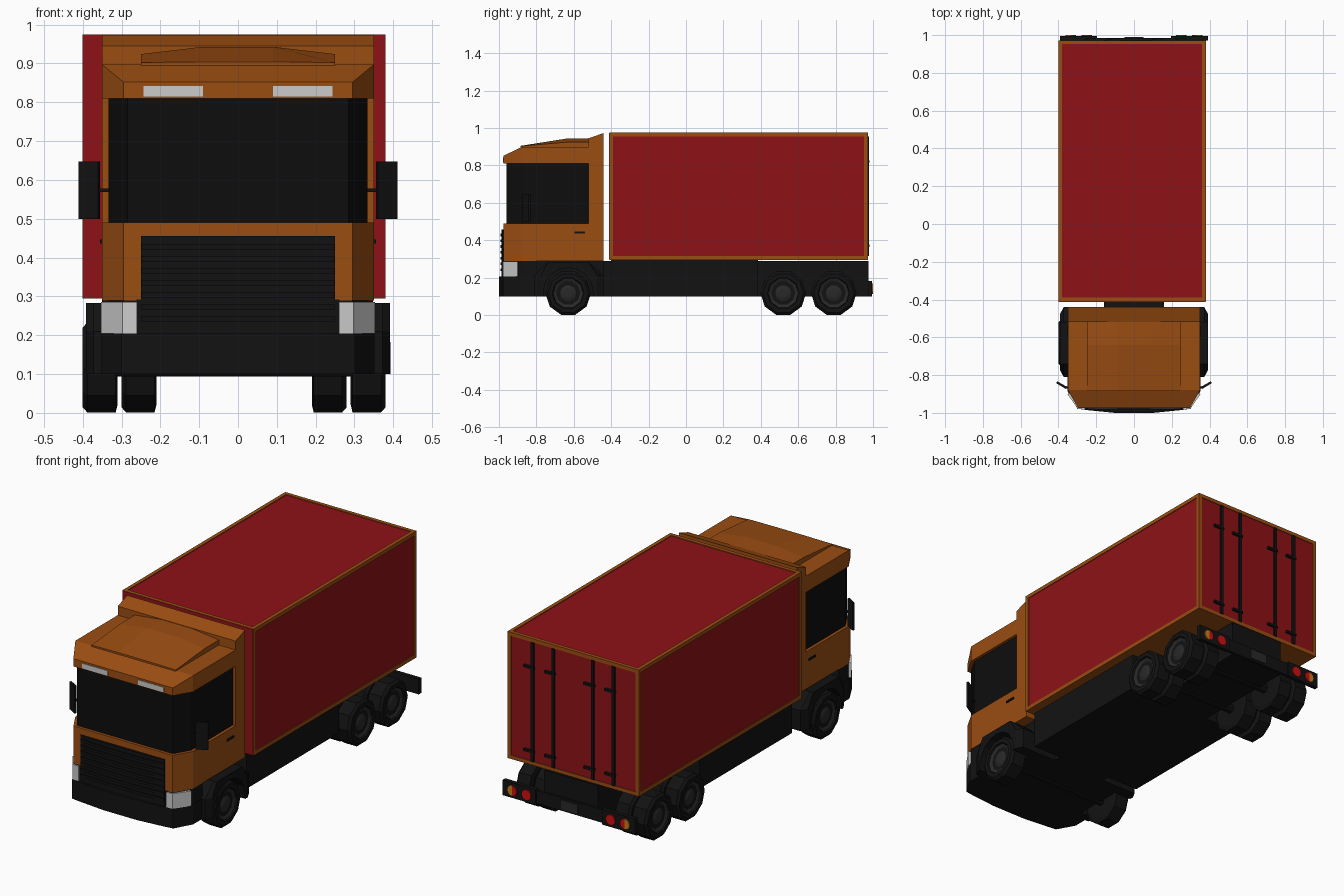
import bpy, bmesh, math
from mathutils import Vector

if "Cube" in bpy.data.objects:
    bpy.data.objects.remove(bpy.data.objects["Cube"])


def material(name, rgb):
    m = bpy.data.materials.new(name)
    m.diffuse_color = (*rgb, 1)
    m.use_nodes = True
    m.node_tree.nodes["Principled BSDF"].inputs["Base Color"].default_value = m.diffuse_color
    return m


ORANGE = material("orange_paint", (0.33, 0.075, 0.006))
RED = material("red_panel", (0.27, 0.006, 0.008))
BLACK = material("black_trim", (0.006, 0.006, 0.006))
GLASS = material("dark_glass", (0.004, 0.004, 0.004))
HUB = material("hub_grey", (0.022, 0.022, 0.022))
LAMP = material("lamp_white", (0.55, 0.55, 0.55))
TAIL = material("tail_red", (0.6, 0.005, 0.005))
AMBER = material("amber", (0.6, 0.2, 0.01))


def finish(name, bm, mat):
    bmesh.ops.recalc_face_normals(bm, faces=bm.faces)
    me = bpy.data.meshes.new(name)
    bm.to_mesh(me)
    bm.free()
    me.materials.append(mat)
    ob = bpy.data.objects.new(name, me)
    bpy.context.collection.objects.link(ob)
    return ob


def prism(name, pts, axis, a, b, mat, tweak=None):
    """Extrude a 2D outline along an axis from a to b."""
    place = {"x": lambda p, t: (t, p[0], p[1]),
             "y": lambda p, t: (p[0], t, p[1]),
             "z": lambda p, t: (p[0], p[1], t)}[axis]
    bm = bmesh.new()
    lo = [bm.verts.new(place(p, a)) for p in pts]
    hi = [bm.verts.new(place(p, b)) for p in pts]
    bm.faces.new(lo)
    bm.faces.new(hi)
    for i in range(len(pts)):
        j = (i + 1) % len(pts)
        bm.faces.new((lo[i], lo[j], hi[j], hi[i]))
    if tweak:
        for v in bm.verts:
            tweak(v.co)
    return finish(name, bm, mat)


def box(name, x0, x1, y0, y1, z0, z1, mat):
    return prism(name, [(x0, y0), (x1, y0), (x1, y1), (x0, y1)], "z", z0, z1, mat)


def both(half):
    """Complete a right-hand outline with its mirror image."""
    return half + [(-x, y) for x, y in reversed(half)]


def lathe_x(name, profile, n, cx, cy, cz, mat):
    """Revolve (x, radius) rings about an axle along x, flat side down."""
    bm = bmesh.new()
    rings = []
    for x, r in profile:
        rings.append([bm.verts.new((cx + x, cy + r * math.sin((i + .5) * math.tau / n),
                                    cz - r * math.cos((i + .5) * math.tau / n))) for i in range(n)])
    for a, b in zip(rings, rings[1:]):
        for i in range(n):
            j = (i + 1) % n
            bm.faces.new((a[i], a[j], b[j], b[i]))
    bm.faces.new(rings[0])
    bm.faces.new(rings[-1])
    return finish(name, bm, mat)


# Cargo body: red core, orange edge frame, plain red front wall
X0, X1, Y0, Y1, Z0, Z1, W = -.40, .38, -.41, .972, .295, .975, .02
e = .004
box("cargo_core", X0 + e, X1 - e, Y0 + e, Y1 - e, Z0 + e, Z1 - e, RED)
box("cargo_front_wall", X0 + .001, X1 - .001, Y0 - .002, Y0 + .005, Z0 + .001, Z1 - .001, RED)
box("cargo_floor", X0 + e, X1 - e, Y0, Y1 - e, Z0, Z0 + .01, ORANGE)
for xa in (X0, X1 - W):
    for za in (Z0, Z1 - W):
        box("cargo_long_rail", xa, xa + W, Y0, Y1, za, za + W, ORANGE)
    for ya in (Y0, Y1 - W):
        box("cargo_post", xa, xa + W, ya, ya + W, Z0 + W, Z1 - W, ORANGE)
for ya in (Y0, Y1 - W):
    for za in (Z0, Z1 - W):
        box("cargo_cross_rail", X0 + W, X1 - W, ya, ya + W, za, za + W, ORANGE)

# Rear door lock rods with handles
for dx in (-.24, -.117, .117, .24):
    x = dx - .01
    box("door_rod", x - .008, x + .008, .965, .978, Z0 + W, Z1 - W, BLACK)
    for z in (.37, .82):
        box("door_handle_bar", x - .012, x + .05, .967, .982, z - .006, z + .006, BLACK)

# Chassis
box("cab_floor", -.29, .29, -.88, -.44, .10, .292, BLACK)
box("chassis_rail", -.16, .16, -.45, .975, .10, .29, BLACK)
box("side_skirt_body", -.35, .33, -.40, .385, .10, .295, BLACK)

# Rear bumper with lamps and plate
box("rear_bumper_beam", -.39, .39, .972, .986, .105, .175, BLACK)
box("number_plate", -.05, .05, .985, .991, .115, .165, HUB)
for s in (-1, 1):
    box("rear_lamp_block", s * .295 - .098, s * .295 + .098, .972, .994, .10, .182, BLACK)
    for x, outer in ((.25, TAIL), (.335, AMBER)):
        arc = [(.028 * math.sin(i * math.pi / 8), .14 + .028 * math.cos(i * math.pi / 8)) for i in range(9)]
        prism("tail_lamp_outer", [(s * (x + px), z) for px, z in arc], "y", .99, 1.0, outer)
        prism("tail_lamp_inner", [(s * (x - px), z) for px, z in arc], "y", .99, 1.0, TAIL)

# Cab shell: lower body, glass band, roof and rear section
plan = both([(.35, -.52), (.35, -.88), (.295, -.975)])
prism("cab_lower", plan, "z", .29, .49, ORANGE)
prism("window_band", both([(.334, -.52), (.334, -.875), (.285, -.96)]), "z", .48, .82, GLASS)


def slope_visor(co):
    if co.z > .85 and co.y < -.9:
        co.z = .852


prism("roof_visor", both([(.35, -.88), (.295, -.975)]), "z", .81, .897, ORANGE, slope_visor)
box("cab_roof", -.35, .35, -.88, -.52, .81, .897, ORANGE)
prism("cab_rear_section", [(-.52, .29), (-.44, .29), (-.44, .973), (-.52, .945)], "x", -.35, .35, ORANGE)


# Roof fairing: faceted hump falling toward the front
def slope_hump(co):
    if co.z > .9:
        if co.y < -.8:
            co.z = .9 + (co.z - .9) * .1


hump = both([(.25, .89), (.25, .924), (.09, .943)])
prism("roof_fairing_rear", hump, "y", -.64, -.52, ORANGE)
prism("roof_fairing_front", hump, "y", -.885, -.64, ORANGE, slope_hump)

# Grille with bowed slats
prism("grille", both([(.25, -.95), (.25, -.979), (.1, -.986)]), "z", .20, .456, BLACK)
for i in range(7):
    z = .235 + i * .031
    prism("grille_slat", both([(.248, -.96), (.248, -.984), (.1, -.993)]), "z", z, z + .014, BLACK)

# Front bumper: bowed lower part and recessed upper part
prism("front_bumper", both([(.352, -.80), (.352, -.885), (.30, -.978), (.25, -.985), (.1, -1.0)]),
      "z", .10, .205, BLACK)
prism("bumper_upper", both([(.348, -.80), (.348, -.88), (.293, -.973), (.1, -.985)]), "z", .20, .292, BLACK)

# Paired cab details
ARCH = [(-.63 + .133 * math.cos(a), .12 + .133 * math.sin(a))
        for a in [math.pi * i / 8 for i in range(9)]]
fender = [(-.497, .10)] + ARCH + [(-.763, .10), (-.81, .10), (-.81, .21), (-.74, .283),
                                  (-.52, .283), (-.44, .21), (-.44, .10)]
for s in (-1, 1):
    def flip(pts):
        return [(s * x, y) for x, y in pts]

    def bevel_end(co):
        if abs(co.x) > .38:
            co.y = -.63 + max(-.145, min(.155, co.y + .63))

    prism("headlight", flip([(.26, -.982), (.297, -.979), (.353, -.90), (.30, -.89), (.26, -.93)]),
          "z", .205, .286, LAMP)
    prism("visor_lamp", flip([(.09, -.978), (.243, -.978), (.243, -.96), (.09, -.96)]), "z", .815, .842, LAMP)
    prism("front_fender", fender, "x", s * .29, s * .372, BLACK)
    prism("fender_lip", fender, "x", s * .372, s * .391, BLACK, bevel_end)
    prism("mirror", flip([(.355, -.862), (.408, -.832), (.411, -.843), (.36, -.874)]), "z", .50, .647, BLACK)
    prism("mirror_arm", flip([(.325, -.87), (.37, -.855), (.37, -.865), (.325, -.88)]), "z", .569, .578, BLACK)
    prism("door_handle", flip([(.345, -.595), (.356, -.595), (.356, -.54), (.345, -.54)]), "z", .436, .446, BLACK)

# Wheels: single in front, twin tyres on both rear axles
def wheel(name, x, y, s):
    lathe_x(name + "_tyre", [(-s * .045, .10), (-s * .04, .122), (s * .033, .122), (s * .045, .108),
                             (s * .045, .085), (s * .03, .08)], 10, x, y, .117, BLACK)
    lathe_x(name + "_hub", [(s * .02, .081), (s * .037, .081), (s * .026, .055), (s * .036, .025)],
            10, x, y, .117, HUB)


for s in (-1, 1):
    wheel("front_wheel", s * .345 - .01, -.63, s)
    for y in (.52, .79):
        wheel("rear_outer_wheel", s * .345 - .01, y, s)
        wheel("rear_inner_wheel", s * .245 - .01, y, s)
for y in (-.63, .52, .79):
    lathe_x("axle", [(-.33, .025), (.33, .025)], 8, -.01, y, .117, BLACK)
